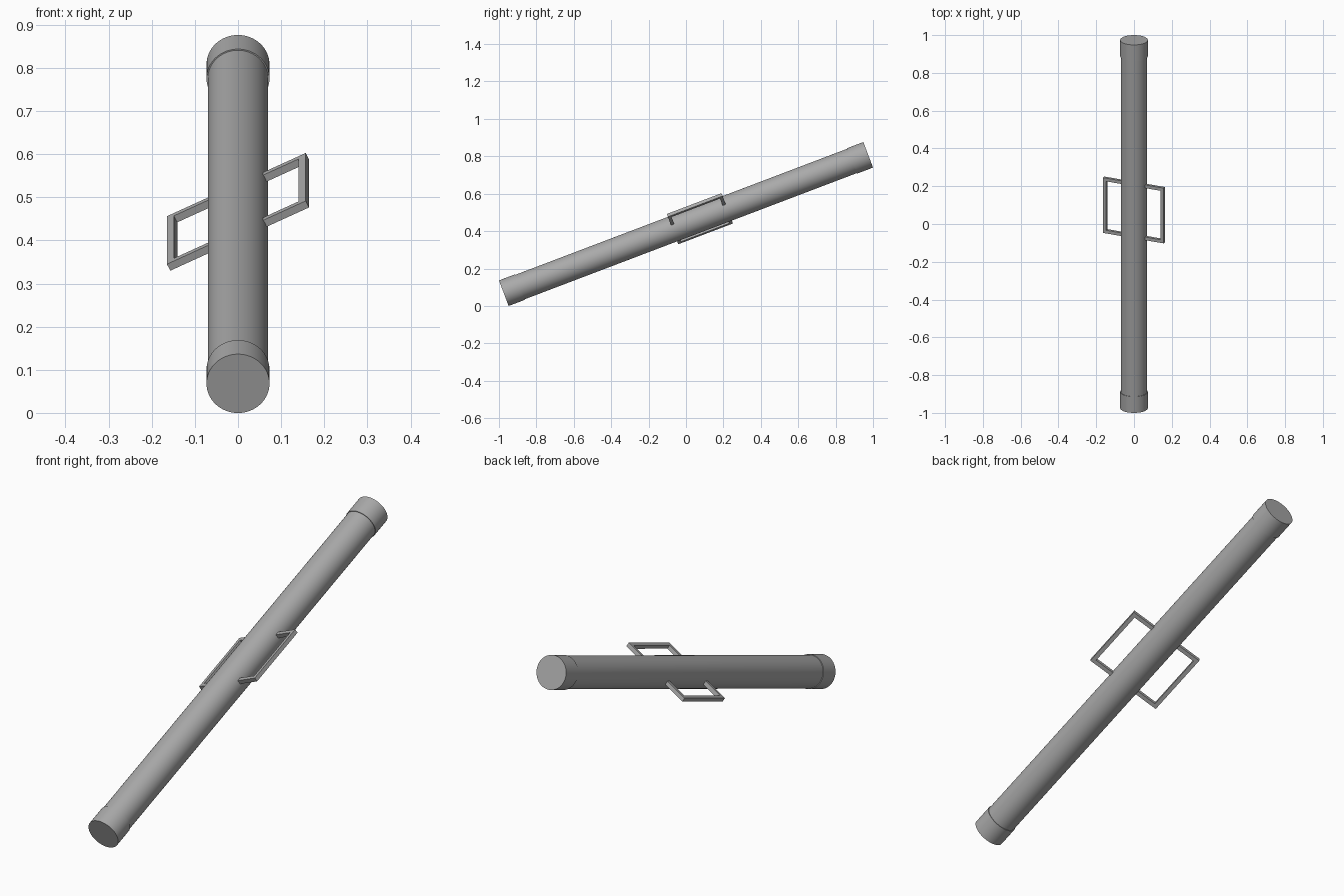
import bpy
import bmesh
from math import radians
from mathutils import Matrix

if "Cube" in bpy.data.objects:
    bpy.data.objects.remove(bpy.data.objects["Cube"])

# One grey material for everything
grey = bpy.data.materials.new("grey metal")
grey.use_nodes = True
color = (0.4, 0.4, 0.4, 1)
grey.diffuse_color = color
grey.node_tree.nodes["Principled BSDF"].inputs["Base Color"].default_value = color

# The tube lies along local y, then is tilted so its back end is raised
TILT = Matrix.Translation((0, 0, 0.438)) @ Matrix.Rotation(radians(20.8), 4, 'X')
HALF = 1.042
CAP = 0.092


def finish(name, bm, smooth=False):
    bmesh.ops.recalc_face_normals(bm, faces=bm.faces)
    mesh = bpy.data.meshes.new(name)
    bm.to_mesh(mesh)
    bm.free()
    mesh.materials.append(grey)
    obj = bpy.data.objects.new(name, mesh)
    bpy.context.collection.objects.link(obj)
    if smooth:
        bpy.ops.object.select_all(action='DESELECT')
        obj.select_set(True)
        bpy.context.view_layer.objects.active = obj
        bpy.ops.object.shade_smooth_by_angle(angle=radians(30))


def cylinder(name, radius, start, end):
    bm = bmesh.new()
    place = (TILT @ Matrix.Translation((0, (start + end) / 2, 0))
             @ Matrix.Rotation(radians(90), 4, 'X'))
    bmesh.ops.create_cone(bm, cap_ends=True, segments=64, radius1=radius,
                          radius2=radius, depth=end - start, matrix=place)
    finish(name, bm, smooth=True)


def handle(name, roll):
    # U-shaped outline extruded to a square bar section
    t, inner, outer = 0.018, 0.06, 0.179
    low, high = -0.077, 0.236
    outline = [(inner, low), (outer, low), (outer, high), (inner, high),
               (inner, high - t), (outer - t, high - t),
               (outer - t, low + t), (inner, low + t)]
    bm = bmesh.new()
    face = bm.faces.new([bm.verts.new((x, y, -t / 2)) for x, y in outline])
    grown = bmesh.ops.extrude_face_region(bm, geom=[face], use_keep_orig=True)
    top = [v for v in grown["geom"] if isinstance(v, bmesh.types.BMVert)]
    bmesh.ops.translate(bm, verts=top, vec=(0, 0, t))
    bm.transform(TILT @ Matrix.Rotation(radians(roll), 4, 'Y'))
    finish(name, bm)


# Long tube with a slightly wider cap at each end
cylinder("tube_body", 0.07, -HALF + 0.01, HALF - 0.01)
cylinder("front_cap", 0.073, -HALF, -HALF + CAP)
cylinder("back_cap", 0.073, HALF - CAP, HALF)

# Opposed side handles, rolled about the tube axis
handle("left_handle", -26)
handle("right_handle", 180 - 26)
